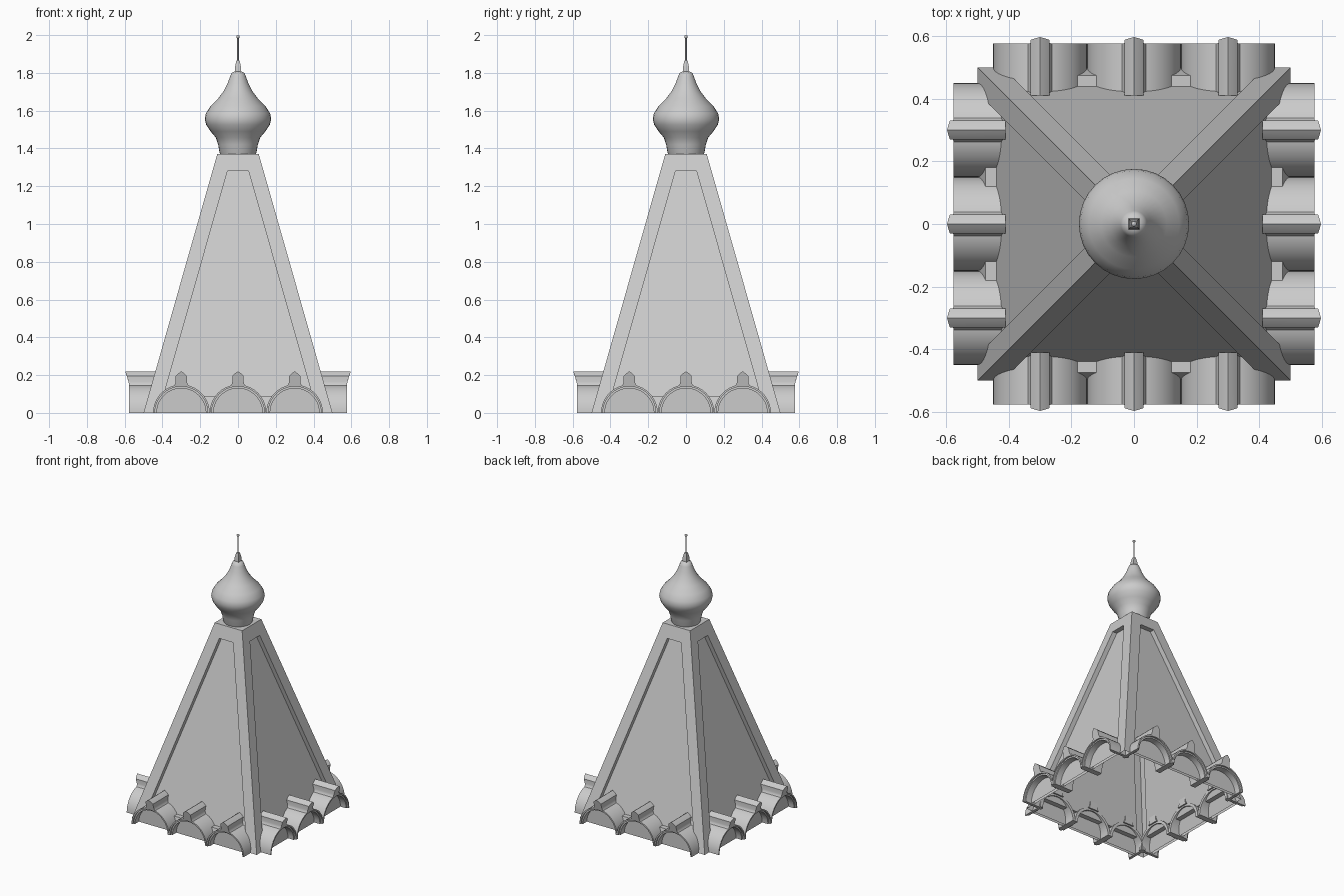
import bpy, bmesh
from math import pi, cos, sin, radians
from mathutils import Matrix

if "Cube" in bpy.data.objects:
    bpy.data.objects.remove(bpy.data.objects["Cube"])


def make(name, verts, faces, angle=35, turn=0, copies=1):
    """Mesh object (optionally repeated around z), sharp edges kept above the angle."""
    bm = bmesh.new()
    for c in range(copies):
        rot = Matrix.Rotation(turn + c * 2 * pi / copies, 4, 'Z')
        vs = [bm.verts.new(v) for v in verts]
        bmesh.ops.transform(bm, matrix=rot, verts=vs)
        for f in faces:
            bm.faces.new([vs[i] for i in f])
    bmesh.ops.remove_doubles(bm, verts=bm.verts, dist=1e-5)
    bmesh.ops.recalc_face_normals(bm, faces=bm.faces)
    me = bpy.data.meshes.new(name)
    bm.to_mesh(me)
    bm.free()
    ob = bpy.data.objects.new(name, me)
    bpy.context.collection.objects.link(ob)
    bpy.ops.object.select_all(action='DESELECT')
    ob.select_set(True)
    bpy.context.view_layer.objects.active = ob
    bpy.ops.object.shade_smooth_by_angle(angle=radians(angle))
    return ob


def loft(name, rings, angle=35, turn=0, caps=True):
    """Skin a list of equal-length closed rings."""
    n = len(rings[0])
    verts = [p for r in rings for p in r]
    faces = [(k * n + i, k * n + (i + 1) % n, (k + 1) * n + (i + 1) % n, (k + 1) * n + i)
             for k in range(len(rings) - 1) for i in range(n)]
    if caps:
        last = (len(rings) - 1) * n
        faces += [tuple(range(n))[::-1], tuple(range(last, last + n))]
    return make(name, verts, faces, angle, turn)


def circle(r, z, n=32):
    return [(r * cos(2 * pi * i / n), r * sin(2 * pi * i / n), z) for i in range(n)]


def square(h, z):
    return [(-h, -h, z), (h, -h, z), (h, h, z), (-h, h, z)]


# Tent roof: open-bottomed pyramid, each face with a sunken panel between ribs
TOP, RIB, SUNK = 1.37, 0.08, 0.035


def slope(z):
    return 0.5 - 0.39 * z / TOP


def quad(half, y, z):
    return [(-half, y, z), (half, y, z)]


z0, z1 = 0.09, 1.28
side = (quad(slope(0), -slope(0), 0) + quad(slope(TOP), -slope(TOP), TOP)
        + quad(slope(z0) - RIB, -slope(z0), z0) + quad(slope(z1) - RIB, -slope(z1), z1)
        + quad(slope(z0) - RIB, -slope(z0) + SUNK, z0)
        + quad(slope(z1) - RIB, -slope(z1) + SUNK, z1))
make("tent_roof", side,
     [(0, 1, 5, 4), (1, 3, 7, 5), (3, 2, 6, 7), (2, 0, 4, 6),      # rail, ribs, head
      (4, 5, 9, 8), (5, 7, 11, 9), (7, 6, 10, 11), (6, 4, 8, 10),  # reveals
      (8, 9, 11, 10)], copies=4)                                   # panel
make("roof_top", square(slope(TOP), TOP), [(0, 1, 2, 3)])

# Onion dome
dome = [(0.09, 1.36), (0.098, 1.38), (0.105, 1.42), (0.117, 1.457), (0.145, 1.49),
        (0.168, 1.525), (0.176, 1.555), (0.17, 1.585), (0.145, 1.625), (0.105, 1.665),
        (0.075, 1.705), (0.055, 1.745), (0.042, 1.78), (0.034, 1.8), (0.016, 1.808)]
loft("onion_dome", [circle(r, z) for r, z in dome], angle=60)

# Finial: square socket, rod and small ball
loft("finial_socket", [square(0.018, 1.79), square(0.016, 1.83), square(0.009, 1.865)])
loft("finial_rod", [circle(0.004, 1.85, 8), circle(0.004, 1.99, 8)])
loft("finial_ball", [circle(0.009 * sin(pi * i / 8) + 0.0003, 1.991 - 0.009 * cos(pi * i / 8), 12)
                     for i in range(9)], angle=60)

# Arched gables: three per side
N = 20
FRONT, BACK, INFILL = -0.577, -0.42, -0.52


def half_arc(r, x, y):
    return [(x + r * cos(pi * i / N), y, r * sin(pi * i / N)) for i in range(N + 1)]


def arch(name, x, turn):
    """Thin vault shell with a stepped lip at the front."""
    path = [(0.15, BACK), (0.15, FRONT), (0.14, FRONT), (0.14, FRONT + 0.012),
            (0.13, FRONT + 0.012), (0.13, BACK)]
    n, m = N + 1, len(path)
    verts = [p for r, y in path for p in half_arc(r, x, y)]
    faces = [(k * n + i, k * n + i + 1, (k + 1) % m * n + i + 1, (k + 1) % m * n + i)
             for k in range(m) for i in range(N)]
    for e in (0, N):
        faces.append(tuple(k * n + e for k in range(m)))
    return make(name, verts, faces, 35, turn)


def crest(name, x, turn):
    """Keel-shaped ridge on top of the arch, its front tip leaning out."""
    right = [(0.042, 0.14), (0.033, 0.152), (0.03, 0.165), (0.03, 0.195), (0.016, 0.209)]
    prof = right + [(0, 0.22)] + [(-a, z) for a, z in reversed(right)]
    front = [(x + a, FRONT - 0.02 * max(0, (z - 0.15) / 0.07) ** 1.3, z) for a, z in prof]
    back = [(x + a, -0.41, z) for a, z in prof]
    return loft(name, [front, back], turn=turn)


for k, wall in enumerate(("front", "right", "back", "left")):
    turn = k * pi / 2
    for j, x in enumerate((-0.3, 0, 0.3)):
        arch(f"{wall}_gable_arch_{j}", x, turn)
        crest(f"{wall}_gable_crest_{j}", x, turn)
        make(f"{wall}_gable_infill_{j}", half_arc(0.135, x, INFILL), [tuple(range(N + 1))],
             turn=turn)
